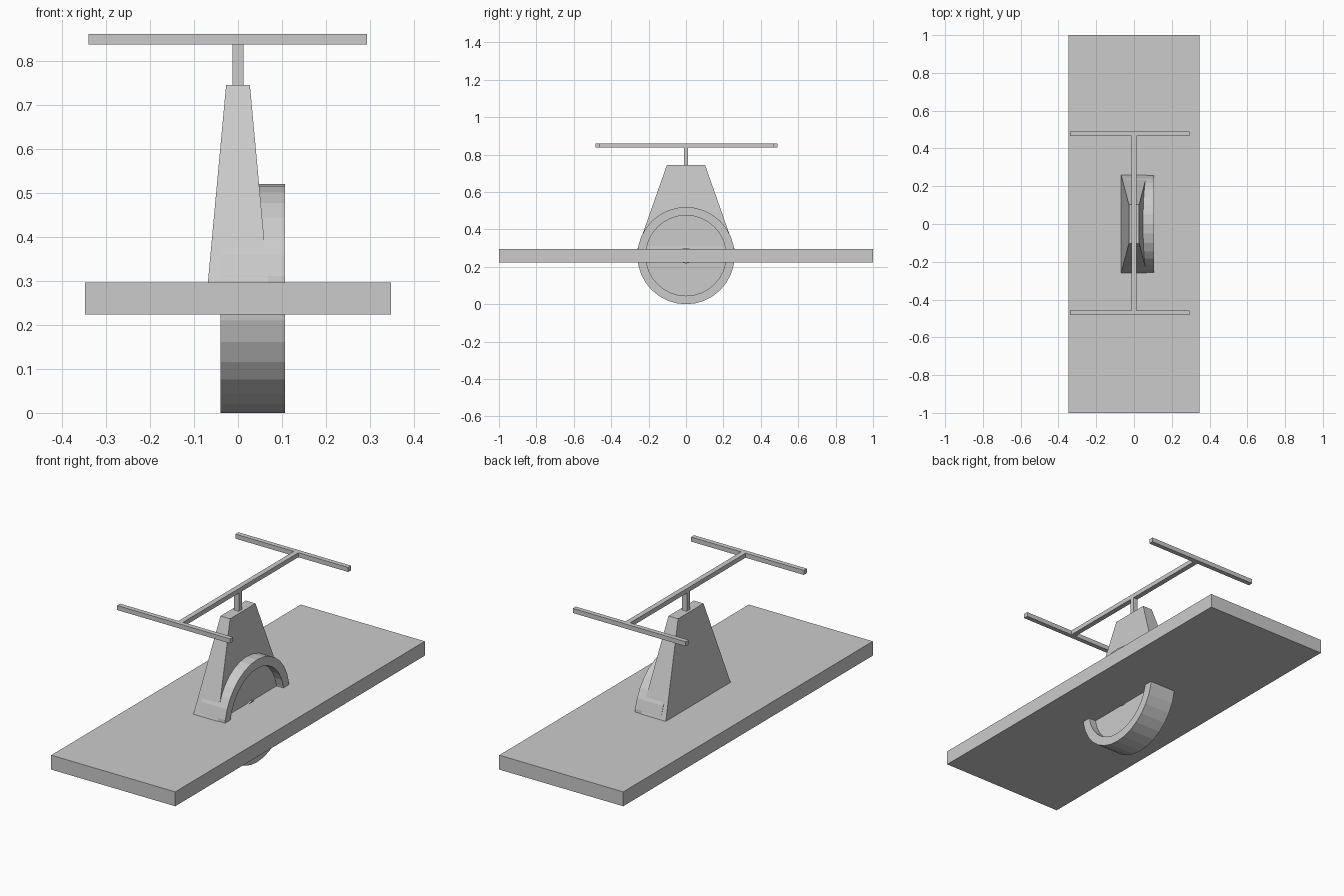
import bpy, math

if "Cube" in bpy.data.objects:
    bpy.data.objects.remove(bpy.data.objects["Cube"])


def mesh(name, verts, faces):
    me = bpy.data.meshes.new(name)
    me.from_pydata(verts, [], faces)
    me.update()
    ob = bpy.data.objects.new(name, me)
    bpy.context.collection.objects.link(ob)
    return ob


def frustum(name, x0, x1, y0, y1, z0, z1, top=None):
    """Box, or a tapered box when top = (x0, x1, y0, y1) is given."""
    a, b, c, d = top or (x0, x1, y0, y1)
    verts = [(x0, y0, z0), (x1, y0, z0), (x1, y1, z0), (x0, y1, z0),
             (a, c, z1), (b, c, z1), (b, d, z1), (a, d, z1)]
    faces = [(3, 2, 1, 0), (4, 5, 6, 7)]
    faces += [(i, (i + 1) % 4, (i + 1) % 4 + 4, i + 4) for i in range(4)]
    return mesh(name, verts, faces)


def lathe_x(name, profile, zc, sides=32):
    """Revolve an (x, radius) profile around the x axis and cap both ends."""
    verts, faces, n = [], [], len(profile)
    for x, r in profile:
        for i in range(sides):
            t = 2 * math.pi * i / sides
            verts.append((x, r * math.sin(t), zc + r * math.cos(t)))
    for k in range(n - 1):
        for i in range(sides):
            j = (i + 1) % sides
            faces.append((k * sides + i, (k + 1) * sides + i,
                          (k + 1) * sides + j, k * sides + j))
    faces.append(tuple(range(sides)))
    faces.append(tuple(reversed(range((n - 1) * sides, n * sides))))
    return mesh(name, verts, faces)


# Flat board
frustum("board", -0.348, 0.348, -1, 1, 0.223, 0.296)

# Tapered housing standing on the board
frustum("housing", -0.069, 0.069, -0.262, 0.262, 0.29, 0.745,
        top=(-0.027, 0.027, -0.102, 0.102))

# Wheel with a raised rim, and its hub
lathe_x("wheel", [(0.0, 0.215), (-0.04, 0.215), (-0.04, 0.26),
                  (0.107, 0.26), (0.107, 0.215), (0.067, 0.215)], 0.26)
lathe_x("hub", [(-0.01, 0.042), (0.077, 0.042)], 0.26, 16)

# Stem and H-shaped handle frame
frustum("stem", -0.013, 0.013, -0.012, 0.012, 0.745, 0.838)
frustum("handle_spine", -0.013, 0.013, -0.462, 0.466, 0.837, 0.86)
for label, y in (("front", -0.471), ("back", 0.477)):
    frustum(label + "_crossbar", -0.34, 0.293, y - 0.012, y + 0.012, 0.837, 0.86)
